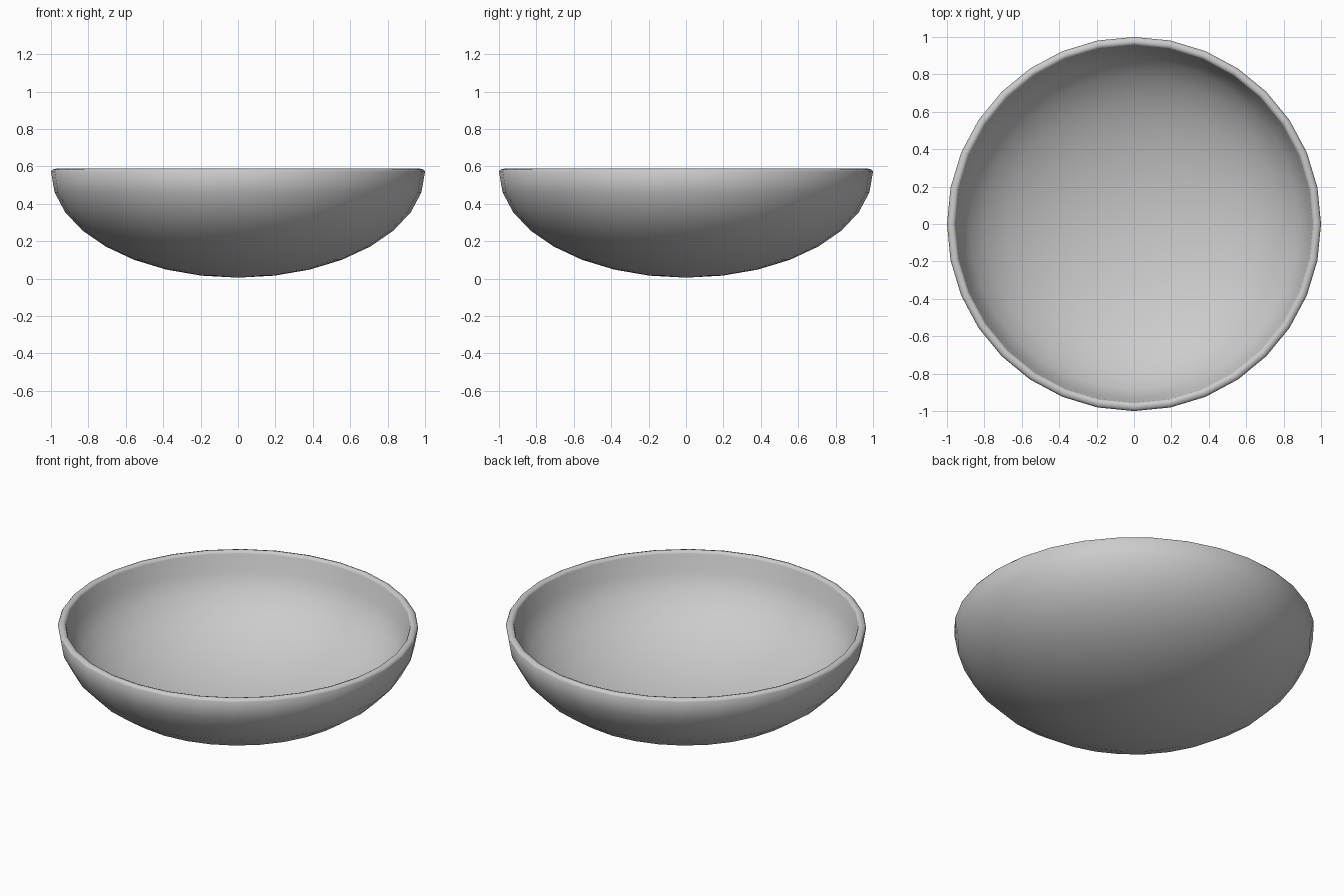
import bpy, bmesh, math

if "Cube" in bpy.data.objects:
    bpy.data.objects.remove(bpy.data.objects["Cube"])

SEG, RINGS = 32, 8
RIM_Z, DEPTH, WALL = 0.572, 0.567, 0.045

# half profile of the bowl: outer wall, rounded lip, inner wall
def arc(radius, depth):
    return [(radius * math.sin(i * math.pi / 2 / RINGS),
             RIM_Z - depth * math.cos(i * math.pi / 2 / RINGS)) for i in range(RINGS + 1)]

lip = [(0.992, 0.583), (0.975, 0.588), (0.96, 0.583)]
profile = arc(1.0, DEPTH) + lip + arc(1.0 - WALL, DEPTH - WALL)[::-1]

# spin the profile into a closed shell
bm = bmesh.new()
verts = [bm.verts.new((r, 0, z)) for r, z in profile]
edges = [bm.edges.new(pair) for pair in zip(verts, verts[1:])]
bmesh.ops.spin(bm, geom=verts + edges, cent=(0, 0, 0), axis=(0, 0, 1),
               angle=2 * math.pi, steps=SEG, use_duplicate=False)
bmesh.ops.remove_doubles(bm, verts=bm.verts, dist=0.0005)
bmesh.ops.recalc_face_normals(bm, faces=bm.faces)
mesh = bpy.data.meshes.new("bowl")
bm.to_mesh(mesh)
bm.free()
bowl = bpy.data.objects.new("bowl", mesh)
bpy.context.collection.objects.link(bowl)
bpy.context.view_layer.objects.active = bowl
bowl.select_set(True)
bpy.ops.object.shade_smooth()
